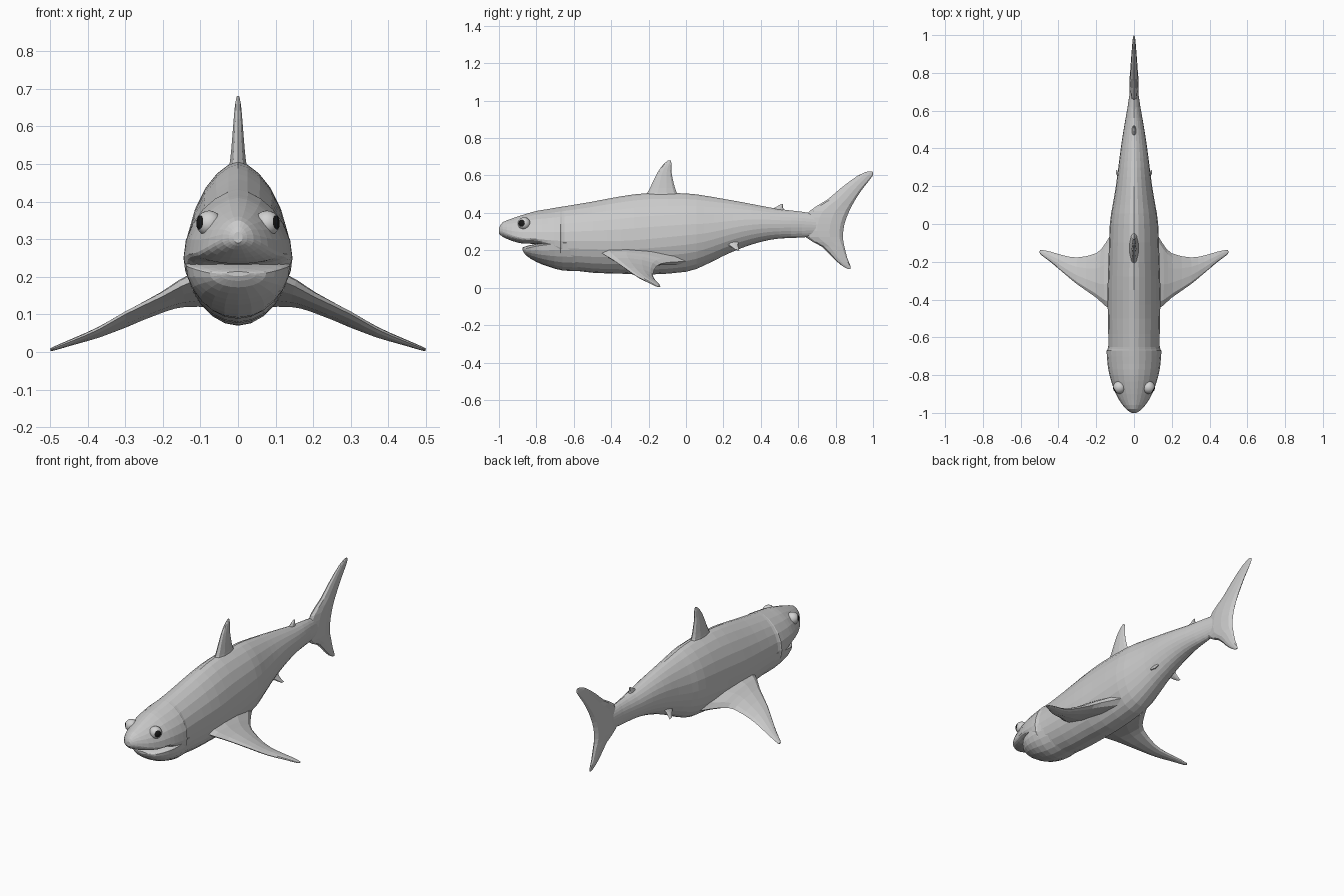
import bpy
import bmesh
from math import cos, sin, pi, copysign
from mathutils import Vector

default_cube = bpy.data.objects.get("Cube")
if default_cube:
    bpy.data.objects.remove(default_cube)


def make_material(name, level):
    material = bpy.data.materials.new(name)
    material.use_nodes = True
    colour = (level, level, level, 1)
    material.diffuse_color = colour
    material.node_tree.nodes["Principled BSDF"].inputs["Base Color"].default_value = colour
    return material


skin = make_material("grey skin", .6)
eye_white = make_material("pale eye", .64)
pupil_black = make_material("black pupil", .01)


def smooth_rows(rows, steps):
    """Fill in extra sections between the given rows with a smooth spline."""
    result = []
    for i in range(len(rows) - 1):
        a, b, c, d = (rows[max(i - 1, 0)], rows[i], rows[i + 1],
                      rows[min(i + 2, len(rows) - 1)])
        for step in range(steps):
            t = step / steps
            result.append([
                q + t / 2 * (r - p + t * (2 * p - 5 * q + 4 * r - s + t * (3 * (q - r) + s - p)))
                for p, q, r, s in zip(a, b, c, d)])
    result.append(list(rows[-1]))
    return result


def loft(name, rings):
    """Skin a list of closed rings and cap both ends."""
    bm = bmesh.new()
    loops = [[bm.verts.new(point) for point in ring] for ring in rings]
    for first, second in zip(loops, loops[1:]):
        for k in range(len(first)):
            j = (k + 1) % len(first)
            bm.faces.new((first[k], first[j], second[j], second[k]))
    bm.faces.new(loops[0])
    bm.faces.new(loops[-1])
    bmesh.ops.recalc_face_normals(bm, faces=bm.faces)
    mesh = bpy.data.meshes.new(name)
    bm.to_mesh(mesh)
    bm.free()
    obj = bpy.data.objects.new(name, mesh)
    bpy.context.collection.objects.link(obj)
    mesh.materials.append(skin)
    return obj


def body_ring(row, count=24):
    """Cross-section with a narrow back and a rounder belly."""
    y, top, bottom, half_width, middle = row
    ring = []
    for k in range(count):
        angle = 2 * pi * k / count
        c, s = cos(angle), sin(angle)
        power = 1.25 if s > 0 else 1
        x = copysign(abs(c) ** power, c) * half_width
        height = (top - middle) if s > 0 else (middle - bottom)
        ring.append((x, y, middle + s * height))
    return ring


def fin(name, rows, normal, count=10):
    """Loft lens sections; each row is leading xyz, trailing xyz, half thickness."""
    normal = Vector(normal).normalized()
    rings = []
    for row in smooth_rows(rows, 2):
        lead, trail, thick = Vector(row[:3]), Vector(row[3:6]), row[6]
        middle, half = (lead + trail) / 2, (lead - trail) / 2
        rings.append([middle + half * cos(2 * pi * k / count)
                      + normal * thick * sin(2 * pi * k / count) for k in range(count)])
    return loft(name, rings)


def upright_fin(name, rows):
    """Fin on the centre plane; each row is height, front, back, half thickness."""
    return fin(name, [(0, a, z, 0, b, z, t) for z, a, b, t in rows], (1, 0, 0))


def paired_fin(name, rows, normal):
    """Fin on the left side and its mirror on the right."""
    for side, sign in (("left", 1), ("right", -1)):
        mirrored = [(sign * r[0], r[1], r[2], sign * r[3], r[4], r[5], r[6]) for r in rows]
        fin(side + "_" + name, mirrored, (sign * normal[0], normal[1], normal[2]))


# Body with snout: y, top, bottom, half width, height of widest point
body_rows = [
    (-1, .32, .29, .012, .305),
    (-.98, .35, .272, .042, .3),
    (-.93, .37, .25, .08, .28),
    (-.87, .39, .235, .108, .265),
    (-.8, .41, .232, .13, .26),
    (-.74, .42, .19, .14, .255),
    (-.67, .432, .11, .145, .25),
    (-.65, .435, .1, .136, .25),
    (-.5, .46, .08, .138, .25),
    (-.35, .488, .075, .14, .25),
    (-.2, .506, .07, .135, .26),
    (0, .504, .085, .128, .28),
    (.1, .492, .12, .113, .29),
    (.2, .475, .17, .096, .31),
    (.3, .457, .213, .083, .33),
    (.4, .438, .245, .07, .34),
    (.5, .42, .263, .055, .34),
    (.62, .406, .268, .034, .34),
    (.7, .39, .28, .022, .335),
    (.78, .36, .31, .008, .335),
]
loft("body", [body_ring(row) for row in smooth_rows(body_rows, 2)])

# Lower jaw, tucked into the body behind the mouth
jaw_rows = [
    (-.875, .214, .202, .03, .21),
    (-.855, .222, .172, .075, .21),
    (-.8, .235, .138, .12, .222),
    (-.74, .245, .114, .138, .23),
    (-.66, .25, .092, .138, .24),
    (-.56, .25, .088, .125, .24),
]
loft("lower_jaw", [body_ring(row) for row in smooth_rows(jaw_rows, 2)])

# Fins on the centre line
upright_fin("dorsal_fin", [
    (.47, -.24, -.02, .03),
    (.51, -.205, -.05, .022),
    (.56, -.18, -.066, .017),
    (.62, -.15, -.078, .012),
    (.66, -.12, -.077, .008),
    (.681, -.095, -.082, .003),
])
upright_fin("rear_dorsal_fin", [
    (.405, .43, .53, .014),
    (.425, .47, .52, .01),
    (.447, .508, .52, .004),
])
upright_fin("tail_fin", [
    (.622, .975, .996, .003),
    (.6, .92, .999, .008),
    (.53, .825, .945, .014),
    (.47, .755, .905, .018),
    (.41, .66, .873, .022),
    (.34, .63, .847, .025),
    (.27, .64, .839, .023),
    (.22, .725, .847, .018),
    (.16, .785, .862, .013),
    (.12, .83, .878, .008),
    (.1, .865, .88, .003),
])

# Paired fins
paired_fin("pectoral_fin", [
    (.09, -.47, .2, .09, 0, .14, .045),
    (.15, -.435, .175, .15, -.1, .135, .032),
    (.2, -.39, .148, .2, -.155, .118, .023),
    (.3, -.32, .1, .3, -.177, .072, .016),
    (.37, -.262, .06, .37, -.167, .045, .012),
    (.44, -.203, .03, .44, -.147, .024, .008),
    (.49, -.165, .01, .49, -.137, .008, .005),
    (.499, -.152, .006, .499, -.142, .005, .003),
], (.3, 0, 1))
paired_fin("pelvic_fin", [
    (.045, .19, .26, .045, .29, .26, .012),
    (.07, .225, .228, .07, .278, .228, .008),
    (.094, .265, .202, .094, .285, .2, .003),
], (.8, 0, .6))

# Eyes, each with its pole turned outward and a painted pupil cap
for side, sign in (("left", 1), ("right", -1)):
    gaze = Vector((sign * .87, -.48, .1)).normalized()
    bpy.ops.mesh.primitive_uv_sphere_add(segments=20, ring_count=16, radius=.034,
                                         location=(sign * .077, -.865, .342))
    eye = bpy.context.object
    eye.name = side + "_eye"
    eye.rotation_euler = gaze.to_track_quat("Z", "Y").to_euler()
    eye.data.materials.append(eye_white)
    eye.data.materials.append(pupil_black)
    for face in eye.data.polygons:
        face.material_index = int(face.normal.z > .82)
    bpy.ops.object.shade_smooth_by_angle()
